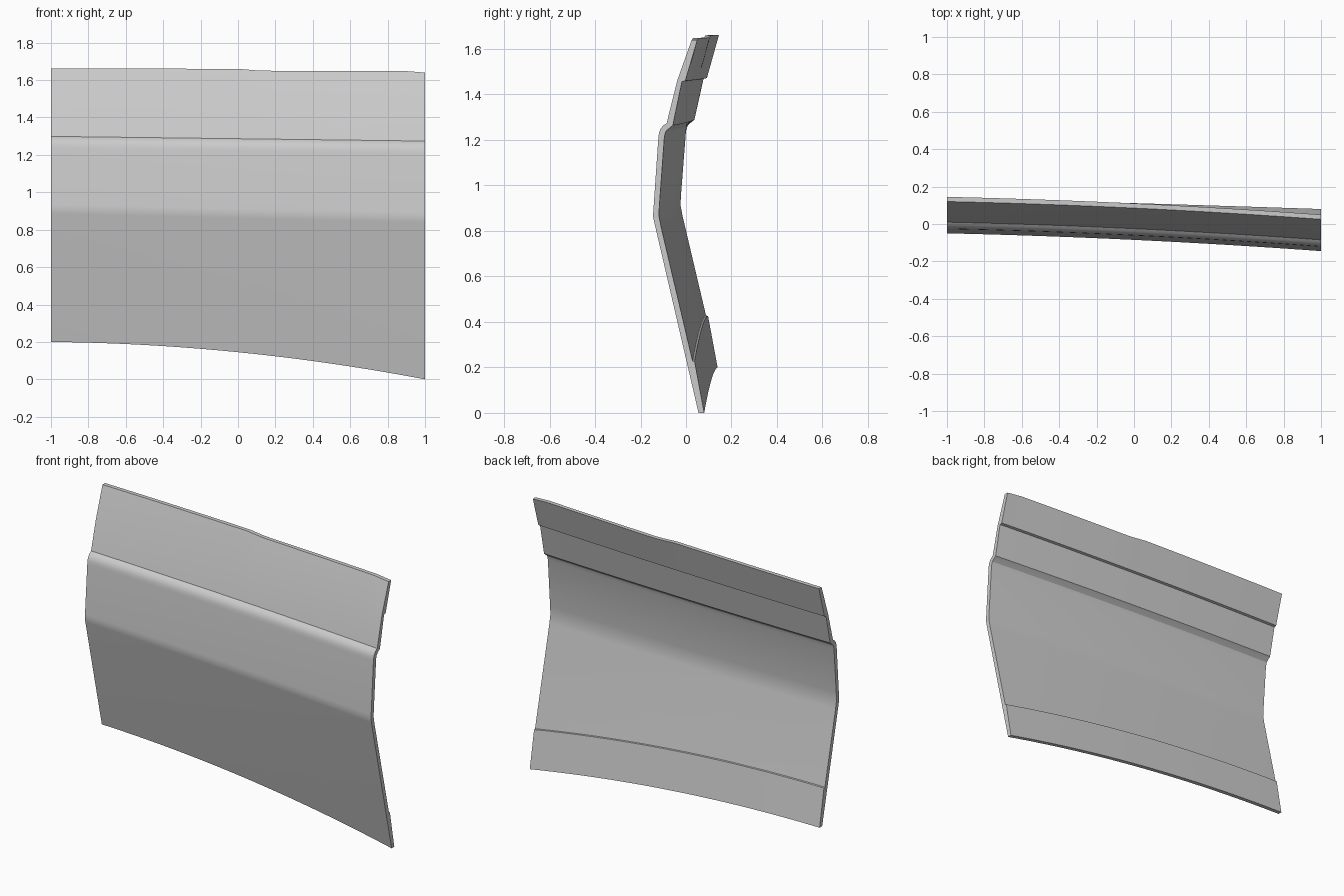
import bpy, bmesh

cube = bpy.data.objects.get("Cube")
if cube:
    bpy.data.objects.remove(cube, do_unlink=True)

grey = bpy.data.materials.new("plain grey")
grey.use_nodes = True
colour = (0.6, 0.6, 0.6, 1)
grey.diffuse_color = colour
grey.node_tree.nodes["Principled BSDF"].inputs["Base Color"].default_value = colour

STATIONS = 40
# Top edge height along the width
TOP = [(-1, 1.662), (0, 1.66), (0.12, 1.65), (0.9, 1.648), (1, 1.64)]


def top_height(x):
    for (x0, z0), (x1, z1) in zip(TOP, TOP[1:]):
        if x <= x1:
            return z0 + (z1 - z0) * (x - x0) / (x1 - x0)
    return TOP[-1][1]


def section(x):
    """Closed cross-section: front face upwards, then back face downwards."""
    t = (1 - x) / 2
    bow = 0.145 * t - 0.05 * t * t          # panel bows backwards
    sill = 0.38 * t - 0.18 * t * t          # lower edge sweeps upwards
    fold, crease = 0.045 * t, 0.025 * t
    top = top_height(x)
    slope = 0.2326

    def lower(y, z, rise):
        # Lower points slide along the sloping face
        return (y - slope * (rise - fold), z + rise)

    front = [lower(0.055, 0, sill),
             (-0.140, 0.84 + fold), (-0.145, 0.865 + fold), (-0.1435, 0.89 + fold),
             (-0.1215, 1.21 + crease), (-0.119, 1.23 + crease),
             (-0.113, 1.247 + crease), (-0.102, 1.262 + crease),
             (-0.085, 1.274 + crease), (-0.039, 1.46 + crease / 2),
             (0.025, top)]
    back = [(0.05, top),
            # upper hem and its ledge
            (-0.003, 1.46 + crease / 2), (-0.018, 1.456 + crease / 2),
            # rolled bead
            (-0.058, 1.264 + crease), (-0.073, 1.252 + crease),
            (-0.088, 1.238 + crease), (-0.095, 1.215 + crease),
            # soft fold
            (-0.1165, 0.92 + fold), (-0.1195, 0.87 + fold), (-0.110, 0.82 + fold),
            # lower hem
            lower(0.029, 0.228, sill), lower(0.038, 0.226, sill),
            lower(0.08, 0, sill)]
    return [(x, y + bow, z) for y, z in front + back]


# Sweep the cross-section across the width
bm = bmesh.new()
rings = [[bm.verts.new(p) for p in section(-1 + 2 * i / STATIONS)]
         for i in range(STATIONS + 1)]
for a, b in zip(rings, rings[1:]):
    n = len(a)
    for i in range(n):
        j = (i + 1) % n
        bm.faces.new((a[i], a[j], b[j], b[i]))
bm.faces.new(rings[0])
bm.faces.new(rings[-1])
bmesh.ops.recalc_face_normals(bm, faces=bm.faces)

mesh = bpy.data.meshes.new("folded_panel")
bm.to_mesh(mesh)
bm.free()
mesh.materials.append(grey)
panel = bpy.data.objects.new("folded_panel", mesh)
bpy.context.collection.objects.link(panel)

# Smooth shading with sharp hems, crease and rims
bpy.ops.object.select_all(action="DESELECT")
panel.select_set(True)
bpy.context.view_layer.objects.active = panel
bpy.ops.object.shade_smooth_by_angle(angle=0.5)
